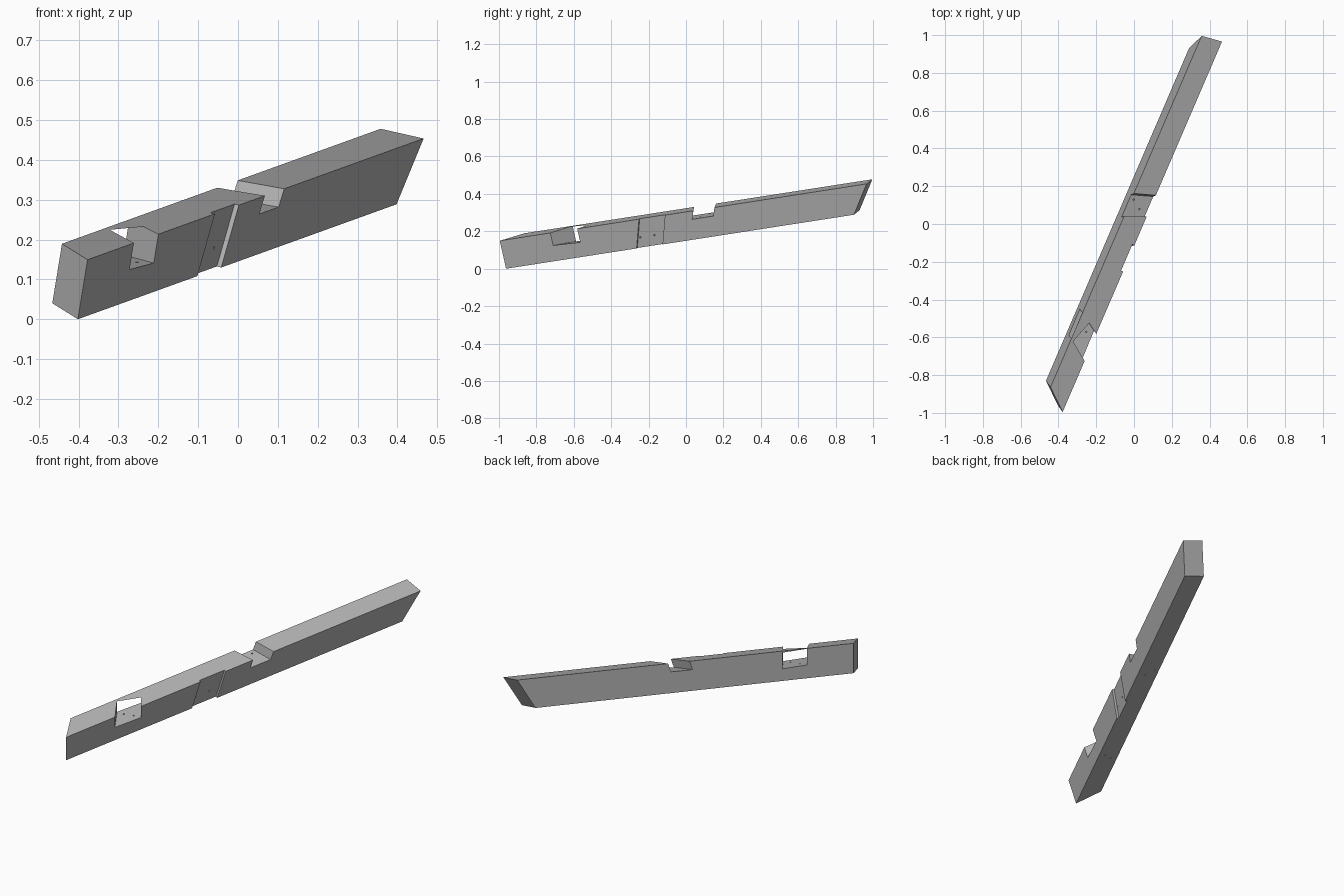
import bpy, bmesh
from mathutils import Vector, Matrix

cube = bpy.data.objects.get("Cube")
if cube:
    bpy.data.objects.remove(cube, do_unlink=True)

WIDTH, HEIGHT = 0.114, 0.155

# Beam frame: s runs along the beam, t across it, h up through it
along = Vector((0.391, 0.909, 0.141)).normalized()
across = Vector((-0.904, 0.36, 0.228))
across = (across - along * across.dot(along)).normalized()
up = along.cross(across)
frame = Matrix((along, across, up)).transposed().to_4x4()
frame.translation = (-0.402, -0.962, 0)

timber = bpy.data.materials.new("timber_grey")
timber.use_nodes = True
grey = (0.45, 0.45, 0.45, 1)
timber.diffuse_color = grey
timber.node_tree.nodes["Principled BSDF"].inputs["Base Color"].default_value = grey


def add_object(name, bm):
    bmesh.ops.recalc_face_normals(bm, faces=bm.faces)
    mesh = bpy.data.meshes.new(name)
    bm.to_mesh(mesh)
    bm.free()
    mesh.materials.append(timber)
    obj = bpy.data.objects.new(name, mesh)
    obj.matrix_world = frame
    bpy.context.collection.objects.link(obj)
    return obj


def block(name, start, end, t_range, low, high):
    """Six-sided block; start/end are rules of (t, h), low/high of (s, t)."""
    bm = bmesh.new()
    bmesh.ops.create_cube(bm, size=1)
    for v in bm.verts:
        t = t_range[v.co.y > 0]
        rule, level = (end if v.co.x > 0 else start), (high if v.co.z > 0 else low)
        h = level(rule(t, HEIGHT / 2), t)
        s = rule(t, h)
        v.co = (s, t, level(s, t))
    return add_object(name, bm)


def drill(name, centre, depth, sideways=False):
    bm = bmesh.new()
    turn = Matrix.Rotation(1.5708, 4, 'X') if sideways else Matrix()
    bmesh.ops.create_cone(bm, cap_ends=True, segments=12, radius1=0.004, radius2=0.004,
                          depth=depth, matrix=Matrix.Translation(centre) @ turn)
    return add_object(name, bm)


def cut(target, cutter):
    mod = target.modifiers.new(cutter.name, 'BOOLEAN')
    mod.operation = 'DIFFERENCE'
    mod.solver = 'EXACT'
    mod.object = cutter
    bpy.context.view_layer.objects.active = target
    bpy.ops.object.modifier_apply(modifier=mod.name)
    bpy.data.objects.remove(cutter, do_unlink=True)


# Beam with a mitred near end and a raked far end
beam = block("timber_beam",
             lambda t, h: 0.88 * t,
             lambda t, h: 2.045 + 0.72 * h - 0.096 * t,
             (0, WIDTH), lambda s, t: 0, lambda s, t: HEIGHT)

through = (-0.03, WIDTH + 0.03)


# Skewed housing that dips under the far top edge
def housing_top(s, t):
    return HEIGHT - 0.04 * (s - 0.373) - 0.12 * (t - 0.099)


cut(beam, block("skewed_housing",
                lambda t, h: 0.297 + 0.76 * t,
                lambda t, h: 0.455 + 0.68 * t,
                through, lambda s, t: housing_top(s, t) - 0.084, housing_top))

# Open notch in the top
cut(beam, block("top_notch",
                lambda t, h: 1.138 - 0.36 * t + 0.4 * (h - HEIGHT),
                lambda t, h: 1.262 - 0.3 * t + 0.4 * (h - HEIGHT),
                through, lambda s, t: 0.11, lambda s, t: HEIGHT + 0.05))

# Shallow raked pocket on the side
cut(beam, block("side_pocket",
                lambda t, h: 0.767 + 0.33 * h,
                lambda t, h: 0.92 + 0.33 * h,
                (-0.03, 0.012), lambda s, t: -0.03, lambda s, t: HEIGHT + 0.03))

# Peg holes in the notch floors and the side pocket
for s, t in ((0.401, 0.077), (0.434, 0.036), (1.19, 0.091), (1.154, 0.042)):
    cut(beam, drill("floor_peg_hole", (s, t, 0.06), 0.16))
for s in (0.797, 0.88):
    cut(beam, drill("side_peg_hole", (s, 0.02, 0.054), 0.12, sideways=True))
